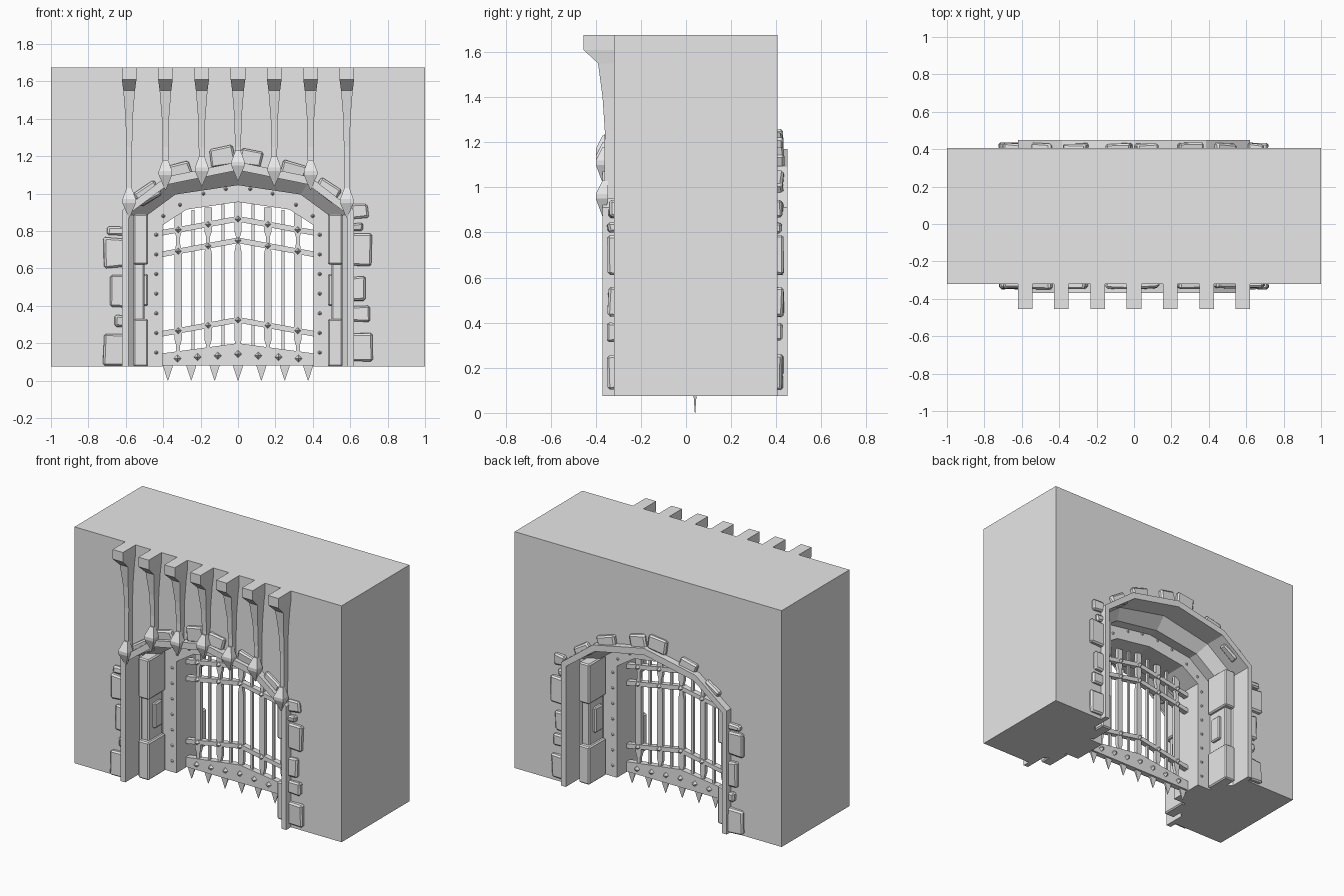
import bpy, bmesh, random
from mathutils import Vector, Matrix

random.seed(4)
if "Cube" in bpy.data.objects:
    bpy.data.objects.remove(bpy.data.objects["Cube"])

grey = bpy.data.materials.new("stone grey")
grey.use_nodes = True
COLOUR = (0.8, 0.8, 0.8, 1)
grey.diffuse_color = COLOUR
grey.node_tree.nodes["Principled BSDF"].inputs["Base Color"].default_value = COLOUR

FLOOR, TOP, MID = 0.075, 1.675, 0.04


def finish(bm, name):
    bmesh.ops.recalc_face_normals(bm, faces=bm.faces)
    mesh = bpy.data.meshes.new(name)
    bm.to_mesh(mesh)
    bm.free()
    mesh.materials.append(grey)
    ob = bpy.data.objects.new(name, mesh)
    bpy.context.collection.objects.link(ob)
    return ob


def add_prism(bm, pts, y0, y1):
    """Extrude an x-z outline from y0 to y1."""
    a = [bm.verts.new((x, y0, z)) for x, z in pts]
    b = [bm.verts.new((x, y1, z)) for x, z in pts]
    bm.faces.new(a)
    bm.faces.new(b[::-1])
    for i in range(len(a)):
        j = (i + 1) % len(a)
        bm.faces.new((a[i], b[i], b[j], a[j]))


def add_box(bm, x0, x1, y0, y1, z0, z1, bevel=0.0, jitter=0.0, turn=0.0):
    centre = Vector((x0 + x1, y0 + y1, z0 + z1)) / 2
    part = bmesh.new()
    bmesh.ops.create_cube(part, size=1)
    for v in part.verts:
        v.co = Vector((v.co.x * (x1 - x0), v.co.y * (y1 - y0), v.co.z * (z1 - z0)))
        v.co += Vector([random.uniform(-jitter, jitter) for _ in range(3)])
        v.co = Matrix.Rotation(turn, 3, 'Y') @ v.co + centre
    if bevel:
        bmesh.ops.bevel(part, geom=part.edges[:], offset=bevel, segments=1, affect='EDGES')
    mesh = bpy.data.meshes.new("part")
    part.to_mesh(mesh)
    part.free()
    bm.from_mesh(mesh)
    bpy.data.meshes.remove(mesh)


def add_stud(bm, x, y, z, r, depth, sides):
    """Pointed stud facing the front (negative depth) or the back."""
    ring = bmesh.ops.create_circle(bm, segments=sides, radius=r, cap_ends=True)["verts"]
    for v in ring:
        v.co = Vector((x + v.co.x, y, z + v.co.y))
    tip = bm.verts.new((x, y + depth, z))
    for e in {e for v in ring for e in v.link_edges}:
        bm.faces.new((e.verts[0], e.verts[1], tip))


def add_loft(bm, rings):
    """Join square sections (x, y0, y1, half width, z) into a closed post."""
    loops = []
    for x, y0, y1, w, z in rings:
        loops.append([bm.verts.new(p) for p in
                      ((x - w, y0, z), (x + w, y0, z), (x + w, y1, z), (x - w, y1, z))])
    for a, b in zip(loops, loops[1:]):
        for i in range(4):
            j = (i + 1) % 4
            bm.faces.new((a[i], a[j], b[j], b[i]))
    bm.faces.new(loops[0])
    bm.faces.new(loops[-1])


def arch(side, spring, shoulder_x, shoulder_z, apex):
    half = [(side, FLOOR), (side, spring), (shoulder_x, shoulder_z)]
    return half + [(0, apex)] + [(-x, z) for x, z in reversed(half)]


rim = arch(0.62, 0.91, 0.385, 1.09, 1.17)
lip = arch(0.585, 0.89, 0.37, 1.05, 1.125)
recess = arch(0.505, 0.87, 0.335, 0.995, 1.045)
opening = arch(0.405, 0.83, 0.275, 0.915, 0.955)

# Thick wall with an arched hole
bm = bmesh.new()
add_prism(bm, [(1, FLOOR), (1, TOP), (-1, TOP), (-1, FLOOR)] + rim[::-1], -0.32, 0.405)
finish(bm, "wall")

# Stepped archway lining, the same from front and back
half = [(rim, 0.34), (rim, 0.41), (lip, 0.41), (lip, 0.26),
        (recess, 0.19), (recess, 0.12), (opening, 0.12)]
layers = [(a, MID - d) for a, d in half] + [(a, MID + d) for a, d in reversed(half)]
bm = bmesh.new()
loops = [[bm.verts.new((x, y, z)) for x, z in a] for a, y in layers]
for a, b in zip(loops, loops[1:] + loops[:1]):
    for i in range(len(a) - 1):
        bm.faces.new((a[i], a[i + 1], b[i + 1], b[i]))
bm.faces.new([l[0] for l in loops])
bm.faces.new([l[-1] for l in loops])
finish(bm, "archway_lining")

# Pilasters with base, cap and side plate inside the archway
bm = bmesh.new()
for face in (-1, 1):
    for s in (-1, 1):
        def block(xa, xb, da, db, z0, z1):
            xs, ys = sorted((s * xa, s * xb)), sorted((MID + face * da, MID + face * db))
            add_box(bm, *xs, *ys, z0, z1, 0.008)
        block(0.48, 0.56, 0.13, 0.31, FLOOR, 0.33)
        block(0.50, 0.56, 0.13, 0.28, 0.3, 0.65)
        block(0.48, 0.56, 0.13, 0.31, 0.62, 0.89)
        block(0.48, 0.52, 0.16, 0.24, 0.40, 0.57)
finish(bm, "pilasters")

# Rivets around the inner ring
bm = bmesh.new()
spots = [(0.437, 0.15 + 0.105 * i) for i in range(7)]
spots += [(0.40, 0.88), (0.31, 0.94), (0.185, 1.0), (0.065, 1.025)]
for face in (-1, 1):
    for x, z in spots:
        for s in (-1, 1):
            add_stud(bm, s * x, MID + face * 0.119, z, 0.011, face * 0.012, 6)
finish(bm, "arch_rivets")

# Rough stones edging the arch: x, z, width, height, turn
stones = [(-0.66, 0.165, 0.12, 0.16, 0), (-0.64, 0.475, 0.08, 0.17, 0), (-0.66, 0.685, 0.12, 0.16, 0),
          (-0.65, 0.80, 0.10, 0.04, 0), (-0.63, 0.32, 0.06, 0.06, 0), (-0.48, 1.0, 0.13, 0.08, -0.6),
          (-0.31, 1.12, 0.12, 0.08, -0.3), (-0.08, 1.2, 0.13, 0.1, -0.15), (0.07, 1.19, 0.12, 0.09, 0.2),
          (0.30, 1.125, 0.13, 0.08, 0.3), (0.48, 1.015, 0.13, 0.08, 0.6), (0.65, 0.905, 0.09, 0.07, 0),
          (0.66, 0.7, 0.11, 0.17, 0), (0.64, 0.49, 0.08, 0.13, 0), (0.65, 0.36, 0.10, 0.08, 0),
          (0.66, 0.18, 0.11, 0.15, 0), (0.63, 0.82, 0.07, 0.04, 0)]
for name, ya, yb in (("front_stones", -0.345, -0.29), ("back_stones", 0.37, 0.43)):
    bm = bmesh.new()
    for x, z, w, h, turn in stones:
        add_box(bm, x - w / 2, x + w / 2, ya, yb, z - h / 2, z + h / 2, 0.01, 0.007, turn)
    finish(bm, name)

# Corbelled posts ending in downward spear heads
bm = bmesh.new()
for i, tip in enumerate((1.07, 1.04, 1.02, 0.87)):
    for s in ((-1, 1) if i else (1,)):
        x = s * 0.194 * i
        back = -0.315
        add_loft(bm, [(x, -0.455, back, 0.039, TOP), (x, -0.455, back, 0.039, 1.61),
                      (x, -0.39, back, 0.031, 1.55), (x, -0.37, back, 0.019, 1.40),
                      (x, -0.36, back, 0.016, 1.25), (x, -0.362, back, 0.014, tip + 0.08)])
        add_loft(bm, [(x, -0.37, -0.345, 0.014, tip + 0.16), (x, -0.40, -0.345, 0.036, tip + 0.1),
                      (x, -0.40, -0.345, 0.036, tip + 0.08), (x, -0.37, -0.36, 0.002, tip)])
finish(bm, "spear_posts")

# Portcullis bars, alternating wide and thin
bm = bmesh.new()
for i in range(-4, 5):
    x = i * 0.08
    end = 0.955 - abs(x) * 0.18
    if i % 2:
        add_box(bm, x - 0.008, x + 0.008, MID - 0.008, MID + 0.008, 0.14, end)
    else:
        rings = [(0.011, 0.14), (0.011, 0.19), (0.02, 0.22), (0.02, 0.68),
                 (0.011, 0.73), (0.011, 0.77), (0.02, 0.80), (0.02, end)]
        add_loft(bm, [(x, MID - 0.012, MID + 0.012, w, z) for w, z in rings])
finish(bm, "gate_bars")


# Peaked cross rails with pointed studs, and the bottom plate
def peaked(bm, side, low, low_top, high, high_top, t):
    add_prism(bm, [(-side, low), (0, high), (side, low), (side, low_top),
                   (0, high_top), (-side, low_top)], MID - t, MID + t)


bm = bmesh.new()
for peak in (0.34, 0.765, 0.88):
    peaked(bm, 0.41, peak - 0.105, peak - 0.075, peak - 0.03, peak, 0.018)
    for i in range(-2, 3):
        for face in (-1, 1):
            z = peak - 0.015 - abs(i) * 0.029
            add_stud(bm, i * 0.16, MID + face * 0.018, z, 0.017, face * 0.025, 4)
finish(bm, "gate_rails")

bm = bmesh.new()
peaked(bm, 0.41, 0.08, 0.145, 0.08, 0.20, 0.02)
for i in range(-3, 4):
    for face in (-1, 1):
        add_stud(bm, i * 0.108, MID + face * 0.02, 0.142 - abs(i) * 0.008, 0.02, face * 0.025, 4)
finish(bm, "gate_bottom_plate")

# Flat spikes under the gate
bm = bmesh.new()
for i in range(-3, 4):
    x = i * 0.125
    add_loft(bm, [(x, MID - 0.006, MID + 0.006, 0.028, 0.085), (x, MID - 0.006, MID + 0.006, 0.024, 0.07),
                  (x, MID - 0.001, MID + 0.001, 0.001, 0.0)])
finish(bm, "gate_spikes")
